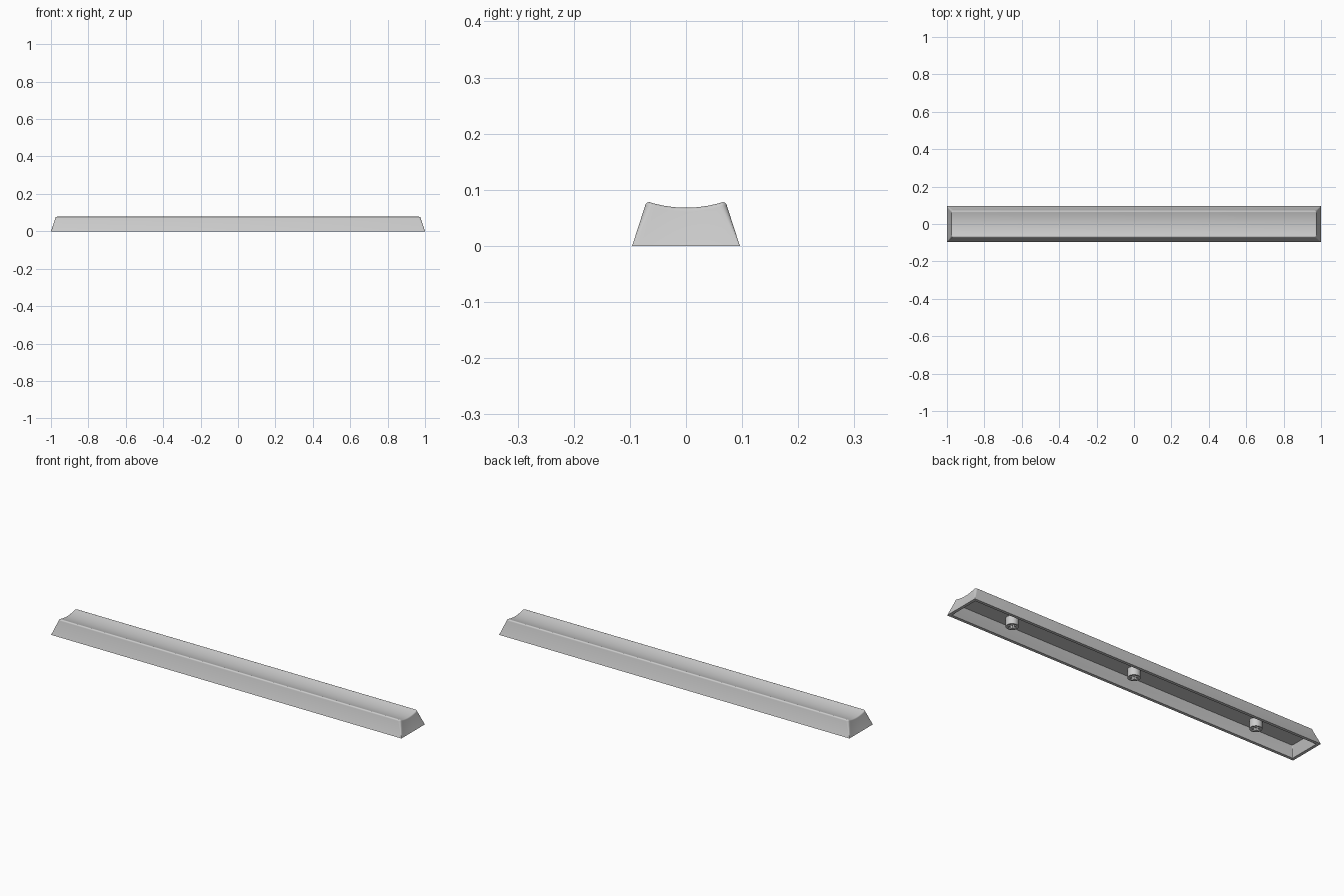
import bpy, bmesh, math

if "Cube" in bpy.data.objects:
    bpy.data.objects.remove(bpy.data.objects["Cube"])

grey = bpy.data.materials.new("light grey")
grey.diffuse_color = (0.6, 0.6, 0.6, 1)
grey.use_nodes = True
grey.node_tree.nodes["Principled BSDF"].inputs["Base Color"].default_value = grey.diffuse_color


def finish(name, bm, angle=35):
    bmesh.ops.recalc_face_normals(bm, faces=bm.faces[:])
    mesh = bpy.data.meshes.new(name)
    bm.to_mesh(mesh)
    bm.free()
    mesh.materials.append(grey)
    obj = bpy.data.objects.new(name, mesh)
    bpy.context.collection.objects.link(obj)
    bpy.ops.object.select_all(action='DESELECT')
    obj.select_set(True)
    bpy.context.view_layer.objects.active = obj
    bpy.ops.object.shade_smooth_by_angle(angle=math.radians(angle))
    return obj


def dish(y):
    # scooped top: low along the middle, high at the long edges
    return 0.068 + 0.010 * min(1, abs(y) / 0.0655) ** 2


CORNER, END = 5, 16


def half_outline(hx, hy, r):
    # right half of a rounded rectangle, from front to back
    pts = []
    for i in range(CORNER + 1):
        a = math.pi / 2 * (i / CORNER - 1)
        pts.append((hx - r + r * math.cos(a), -hy + r + r * math.sin(a)))
    side = [(hx, (hy - r) * (2 * i / END - 1)) for i in range(1, END)]
    return pts + side + [(x, -y) for x, y in reversed(pts)]


def ring(bm, inset, r, height):
    half = half_outline(1 - inset, 0.096 - inset, r)
    outline = half + [(-x, y) for x, y in reversed(half)]
    return [bm.verts.new((x, y, height(y))) for x, y in outline]


def bridge(bm, a, b):
    n = len(a)
    for i in range(n):
        j = (i + 1) % n
        bm.faces.new((a[i], a[j], b[j], b[i]))


# Hollow bar: inner wall, rim, tapered outer wall, rounded edge, scooped top
bm = bmesh.new()
rings = [ring(bm, 0.033, 0.004, lambda y: 0.051),
         ring(bm, 0.015, 0.002, lambda y: 0),
         ring(bm, 0, 0.002, lambda y: 0)]
STEPS = 5
for k in range(STEPS + 1):
    a = math.pi / 2 * k / STEPS
    drop, roll = 0.007 * (1 - math.sin(a)), 0.0075 * (1 - math.cos(a))
    rings.append(ring(bm, 0.023 + roll, 0.012 - roll,
                      lambda y, d=drop: dish(y) - d))
for a, b in zip(rings, rings[1:]):
    bridge(bm, a, b)
bm.faces.new(rings[0])
top = rings[-1]
n = len(top)
for i in range(n // 2 - 1):
    bm.faces.new((top[i], top[i + 1], top[n - 2 - i], top[n - 1 - i]))
finish("bar_shell", bm)


# Mounting stems: round posts with a cross-shaped socket
def stem(name, cx, r=0.029, bottom=0.009, ceiling=0.052):
    bm = bmesh.new()
    circle = [(r * math.cos(2 * math.pi * i / 32), r * math.sin(2 * math.pi * i / 32))
              for i in range(32)]
    w, l = 0.0065, 0.021
    corner = [(l, w), (w, w), (w, l)]
    cross = []
    for q in range(4):
        c, s = round(math.cos(q * math.pi / 2)), round(math.sin(q * math.pi / 2))
        cross += [(c * x - s * y, s * x + c * y) for x, y in corner]
    edges = []
    for outline in (circle, cross):
        low = [bm.verts.new((cx + x, y, bottom)) for x, y in outline]
        high = [bm.verts.new((cx + x, y, ceiling)) for x, y in outline]
        bridge(bm, low, high)
        edges += [bm.edges.get((low[i], low[i - 1])) for i in range(len(low))]
        if outline is cross:
            bmesh.ops.translate(bm, verts=high, vec=(0, 0, -0.002))
            bm.faces.new(high)
    bmesh.ops.triangle_fill(bm, edges=edges, use_beauty=True)
    finish(name, bm)


for name, x in (("left_stem", -0.704), ("middle_stem", 0), ("right_stem", 0.704)):
    stem(name, x)
